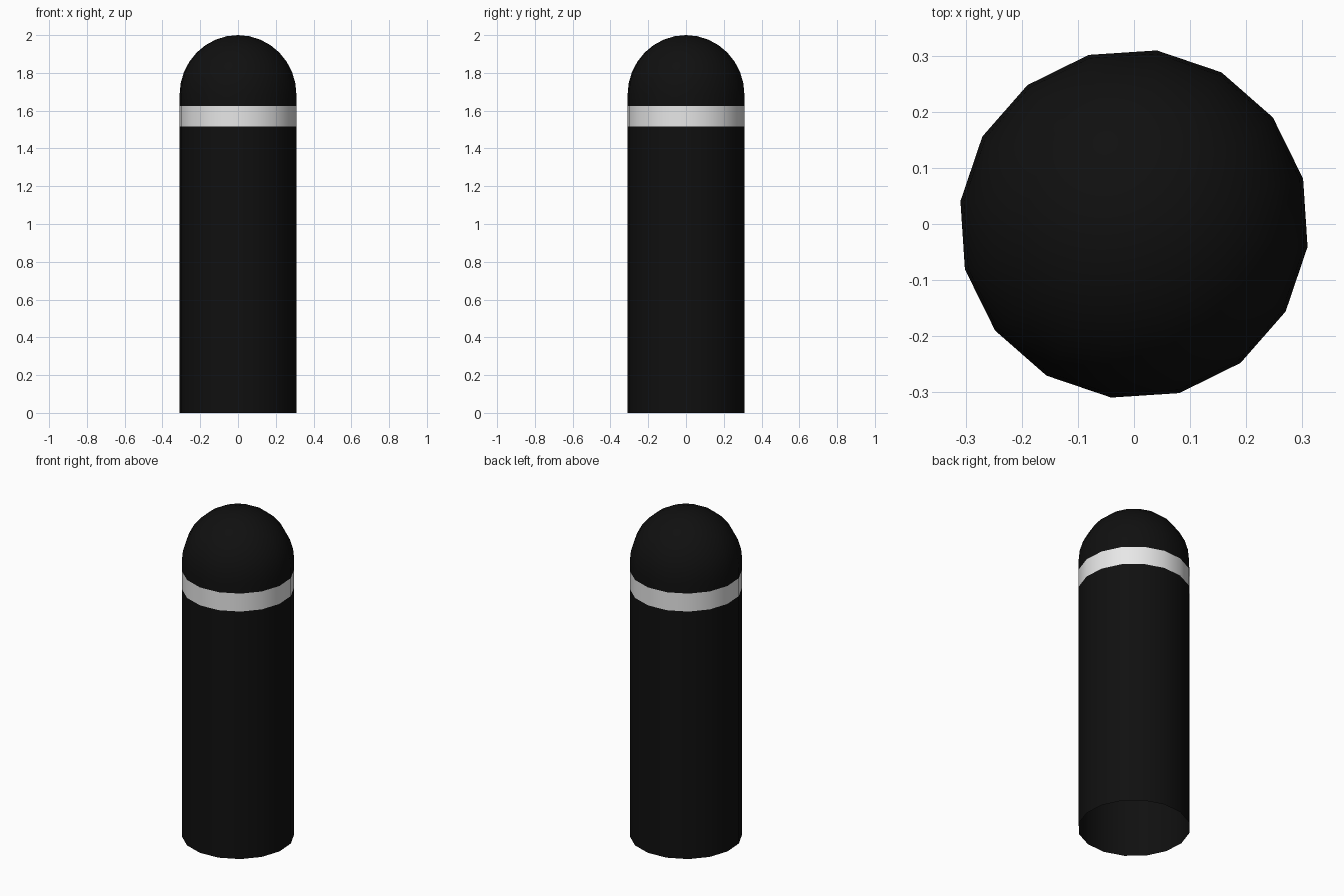
import bpy
import bmesh
from math import radians, sin, cos, pi

cube = bpy.data.objects.get("Cube")
if cube:
    bpy.data.objects.remove(cube, do_unlink=True)

SIDES = 16
RADIUS = 0.312
TURN = radians(15)
DOME_BASE, TOP = 1.685, 2.0
BAND_LOW, BAND_HIGH = 1.515, 1.625
DOME_RINGS = 8


def make_material(name, colour):
    mat = bpy.data.materials.new(name)
    mat.use_nodes = True
    mat.diffuse_color = colour
    mat.node_tree.nodes["Principled BSDF"].inputs["Base Color"].default_value = colour
    return mat


black = make_material("black paint", (0.005, 0.005, 0.005, 1))
white = make_material("white band", (0.8, 0.8, 0.8, 1))


def lathe(name, profile, mat, tip=None):
    """Sweep (radius, height) points round z, open below, with an optional tip."""
    bm = bmesh.new()
    rings = []
    for r, z in profile:
        angles = [TURN + 2 * pi * i / SIDES for i in range(SIDES)]
        rings.append([bm.verts.new((r * cos(a), r * sin(a), z)) for a in angles])
    for low, high in zip(rings, rings[1:]):
        for i in range(SIDES):
            j = (i + 1) % SIDES
            bm.faces.new((low[i], low[j], high[j], high[i]))
    if tip is not None:
        point = bm.verts.new((0, 0, tip))
        for i in range(SIDES):
            bm.faces.new((rings[-1][i], rings[-1][(i + 1) % SIDES], point))
    mesh = bpy.data.meshes.new(name)
    bm.to_mesh(mesh)
    bm.free()
    mesh.materials.append(mat)
    mesh.shade_smooth()
    obj = bpy.data.objects.new(name, mesh)
    bpy.context.collection.objects.link(obj)
    return obj


# Hollow post, open at the foot
lathe("post", [(RADIUS, 0), (RADIUS, BAND_LOW)], black)

# Flush reflective band
lathe("band", [(RADIUS, BAND_LOW), (RADIUS, BAND_HIGH)], white)

# Rounded cap with a short straight collar
steps = [pi / 2 * k / DOME_RINGS for k in range(DOME_RINGS)]
dome = [(RADIUS * cos(t), DOME_BASE + (TOP - DOME_BASE) * sin(t)) for t in steps]
lathe("cap", [(RADIUS, BAND_HIGH)] + dome, black, tip=TOP)
